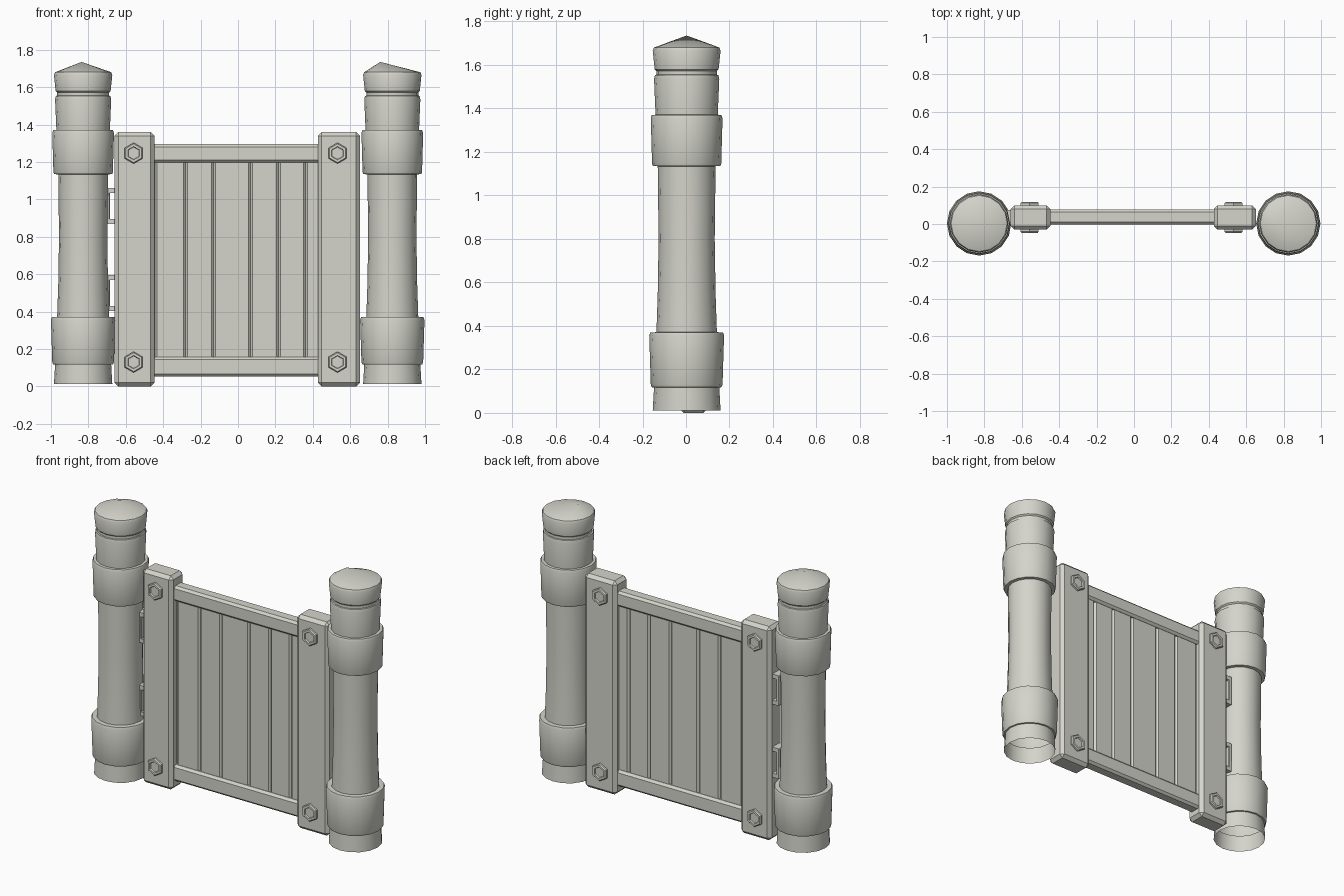
import bpy, bmesh, math
from mathutils import Matrix, Vector

cube = bpy.data.objects.get("Cube")
if cube:
    bpy.data.objects.remove(cube, do_unlink=True)

stone = bpy.data.materials.new("pale_grey")
stone.use_nodes = True
colour = (0.66, 0.66, 0.60, 1)
stone.diffuse_color = colour
stone.node_tree.nodes["Principled BSDF"].inputs["Base Color"].default_value = colour


def add_object(name, bm, smooth=False):
    bmesh.ops.recalc_face_normals(bm, faces=bm.faces)
    mesh = bpy.data.meshes.new(name)
    bm.to_mesh(mesh)
    bm.free()
    mesh.materials.append(stone)
    obj = bpy.data.objects.new(name, mesh)
    bpy.context.collection.objects.link(obj)
    if smooth:
        bpy.ops.object.select_all(action='DESELECT')
        obj.select_set(True)
        bpy.context.view_layer.objects.active = obj
        bpy.ops.object.shade_smooth_by_angle(angle=math.radians(32))
    return obj


def box(name, x, y, z, bevel=0.0):
    """Chamfered box from (low, high) ranges on each axis."""
    bm = bmesh.new()
    lo, hi = Vector((x[0], y[0], z[0])), Vector((x[1], y[1], z[1]))
    bmesh.ops.create_cube(bm, size=1, matrix=Matrix.Translation((lo + hi) / 2)
                          @ Matrix.Diagonal((*(hi - lo), 1)))
    if bevel:
        bmesh.ops.bevel(bm, geom=bm.edges[:], offset=bevel, segments=1,
                        affect='EDGES', profile=0.5)
    return add_object(name, bm)


def post(name, cx, apex_shift, sides=16):
    """Turned post with an open foot, two collars, a neck and a pointed cap."""
    profile = [(0.156, 0.012), (0.150, 0.117), (0.160, 0.118), (0.165, 0.13),
               (0.172, 0.355), (0.167, 0.37), (0.139, 0.371), (0.133, 0.55),
               (0.129, 0.8), (0.133, 1.134), (0.155, 1.135), (0.159, 1.145),
               (0.165, 1.355), (0.160, 1.37), (0.143, 1.371), (0.150, 1.535),
               (0.146, 1.553), (0.139, 1.555), (0.139, 1.572), (0.147, 1.58),
               (0.156, 1.665), (0.150, 1.68)]
    bm = bmesh.new()
    rings = [[bm.verts.new((cx + r * math.cos(a), 0.003 + r * math.sin(a), z))
              for a in (math.tau * i / sides for i in range(sides))]
             for r, z in profile]
    for low, high in zip(rings, rings[1:]):
        for i in range(sides):
            j = (i + 1) % sides
            bm.faces.new((low[i], low[j], high[j], high[i]))
    apex = bm.verts.new((cx + apex_shift, 0.003, 1.735))
    for i in range(sides):
        bm.faces.new((rings[-1][i], rings[-1][(i + 1) % sides], apex))
    add_object(name, bm, smooth=True)


def bolt(name, x, z, y, out):
    """Hexagonal bolt head with a shallow recessed face; out is -1 or 1 along y."""
    bm = bmesh.new()
    steps = [(0.056, -0.01), (0.056, 0.011), (0.050, 0.017),
             (0.036, 0.017), (0.033, 0.009)]
    rings = [[bm.verts.new((x + r * math.sin(a), y + out * d, z + r * math.cos(a)))
              for a in (math.tau * i / 6 for i in range(6))] for r, d in steps]
    for low, high in zip(rings, rings[1:]):
        for i in range(6):
            j = (i + 1) % 6
            bm.faces.new((low[i], low[j], high[j], high[i]))
    bm.faces.new(rings[0])
    bm.faces.new(rings[-1])
    add_object(name, bm)


# Posts
post("right_post", -0.828, -0.008)
post("left_post", 0.825, -0.065)

# Upright stiles with bolts on both faces
for side, x in (("right", (-0.66, -0.447)), ("left", (0.427, 0.652))):
    box(side + "_stile", x, (-0.03, 0.10), (0, 1.36), 0.02)
    bolt_x = -0.558 if side == "right" else 0.532
    for level, z in (("upper", 1.247), ("lower", 0.13)):
        bolt(f"{side}_{level}_front_bolt", bolt_x, z, -0.03, -1)
        bolt(f"{side}_{level}_back_bolt", bolt_x, z, 0.10, 1)

# Rails
box("top_rail", (-0.47, 0.45), (-0.003, 0.078), (1.198, 1.295), 0.014)
box("bottom_rail", (-0.47, 0.45), (-0.003, 0.078), (0.053, 0.157), 0.014)

# Planks with chamfered grooves between them
edges = [-0.47, -0.443, -0.28, -0.13, 0.067, 0.216, 0.36, 0.45]
for n, (a, b) in enumerate(zip(edges, edges[1:])):
    box(f"plank_{n + 1}", (a, b), (0.014, 0.062), (0.08, 1.27), 0.011)

# Staple hinges between the right post and stile
for level, z in (("upper", 0.965), ("lower", 0.50)):
    for end, dz in (("top", 0.083), ("bottom", -0.083)):
        box(f"{level}_hinge_{end}_arm", (-0.705, -0.65), (0.005, 0.075),
            (z + dz - 0.013, z + dz + 0.013))
    box(f"{level}_hinge_bar", (-0.71, -0.685), (0.005, 0.075), (z - 0.096, z + 0.096), 0.005)
